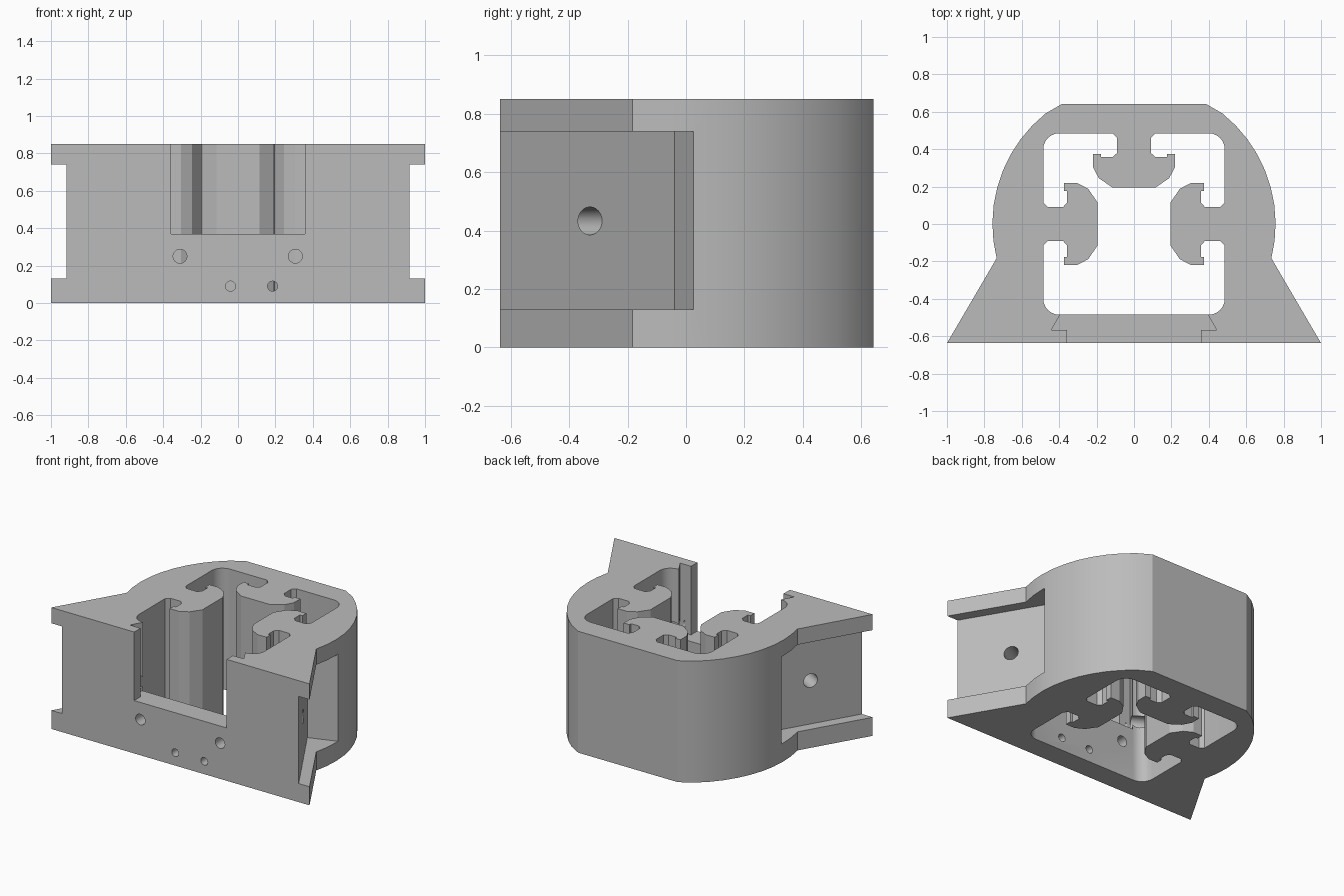
import bpy, bmesh
from math import radians, cos, sin, atan2
from mathutils import Vector, Matrix

if "Cube" in bpy.data.objects:
    bpy.data.objects.remove(bpy.data.objects["Cube"], do_unlink=True)

HEIGHT = 0.85
FRONT = -0.637

grey = bpy.data.materials.new("light grey")
grey.use_nodes = True
grey.diffuse_color = (0.5, 0.5, 0.5, 1)
grey.node_tree.nodes["Principled BSDF"].inputs["Base Color"].default_value = (0.5, 0.5, 0.5, 1)


def finish(name, bm):
    bmesh.ops.recalc_face_normals(bm, faces=bm.faces)
    mesh = bpy.data.meshes.new(name)
    bm.to_mesh(mesh)
    bm.free()
    mesh.materials.append(grey)
    obj = bpy.data.objects.new(name, mesh)
    bpy.context.collection.objects.link(obj)
    return obj


def prism(name, outline, z0, z1):
    bm = bmesh.new()
    face = bm.faces.new([bm.verts.new((x, y, z0)) for x, y in outline])
    side = bmesh.ops.extrude_face_region(bm, geom=[face])["geom"]
    verts = [v for v in side if isinstance(v, bmesh.types.BMVert)]
    bmesh.ops.translate(bm, verts=verts, vec=(0, 0, z1 - z0))
    return finish(name, bm)


def rod(name, start, end, radius):
    a, b = Vector(start), Vector(end)
    turn = (b - a).to_track_quat('Z', 'Y').to_matrix().to_4x4()
    bm = bmesh.new()
    bmesh.ops.create_cone(bm, cap_ends=True, segments=24, radius1=radius, radius2=radius,
                          depth=(b - a).length, matrix=Matrix.Translation((a + b) / 2) @ turn)
    return finish(name, bm)


def mirrored(half):
    return half + [(-x, y) for x, y in reversed(half)]


def arc(cx, cy, r, a0, a1, steps):
    angles = [radians(a0 + (a1 - a0) * i / steps) for i in range(steps + 1)]
    return [(cx + r * cos(a), cy + r * sin(a)) for a in angles]


# Outer body: rounded back with splayed front feet
half_body = [(1, FRONT)] + arc(0, 0, 0.757, -14, 58.5, 10)
half_body[-1] = (0.385, 0.642)
body = prism("bracket_body", mirrored(half_body), 0, HEIGHT)

# Core opening: square with rounded corners and a T rail on three walls
rail_half = [(0.485, 0.115), (0.46, 0.09), (0.38, 0.09), (0.357, 0.115), (0.357, 0.176),
             (0.375, 0.176), (0.375, 0.22), (0.305, 0.22), (0.245, 0.188), (0.195, 0.115)]
rail = [(x, -y) for x, y in rail_half] + rail_half[::-1]
corner = arc(0.4, 0.4, 0.085, 0, 90, 6)
core = []
for k in range(4):
    c, s = (1, 0, -1, 0)[k], (0, 1, 0, -1)[k]
    core += [(c * x - s * y, s * x + c * y) for x, y in (rail if k < 3 else []) + corner]
cutters = [prism("core_cutter", core, -0.1, 1)]

# Front window with dovetail grooves at its sides
window = [(0.358, -0.8), (0.358, -0.567), (0.442, -0.567), (0.39, -0.475)]
cutters.append(prism("window_cutter", mirrored(window), 0.37, 1))

# Side recesses and the slanted bolt holes in them
for side, label in ((1, "left"), (-1, "right")):
    recess = [(1.009, -0.795), (0.565, -0.04), (0.857, 0.06), (1.2, 0.06), (1.2, -0.795)]
    cutters.append(prism(label + "_recess_cutter", [(side * x, y) for x, y in recess], 0.13, 0.74))
    cutters.append(rod(label + "_bolt_cutter", (side * 0.9, -0.232, 0.433),
                       (side * 0.385, -0.533, 0.433), 0.048))

# Small holes through the front wall
for x, z, r in ((-0.31, 0.25, 0.037), (0.307, 0.25, 0.037), (-0.04, 0.09, 0.027), (0.185, 0.09, 0.027)):
    cutters.append(rod("pin_hole_cutter", (x, -0.8, z), (x, -0.44, z), r))

# Apply every cut, then drop the cutters
bpy.context.view_layer.objects.active = body
for cutter in cutters:
    cutter.hide_render = True
    cut = body.modifiers.new(cutter.name, 'BOOLEAN')
    cut.operation = 'DIFFERENCE'
    cut.solver = 'EXACT'
    cut.object = cutter
    bpy.ops.object.modifier_apply(modifier=cut.name)
for cutter in cutters:
    bpy.data.objects.remove(cutter, do_unlink=True)

bpy.ops.object.select_all(action='DESELECT')
body.select_set(True)
bpy.ops.object.shade_smooth_by_angle(angle=radians(20))
